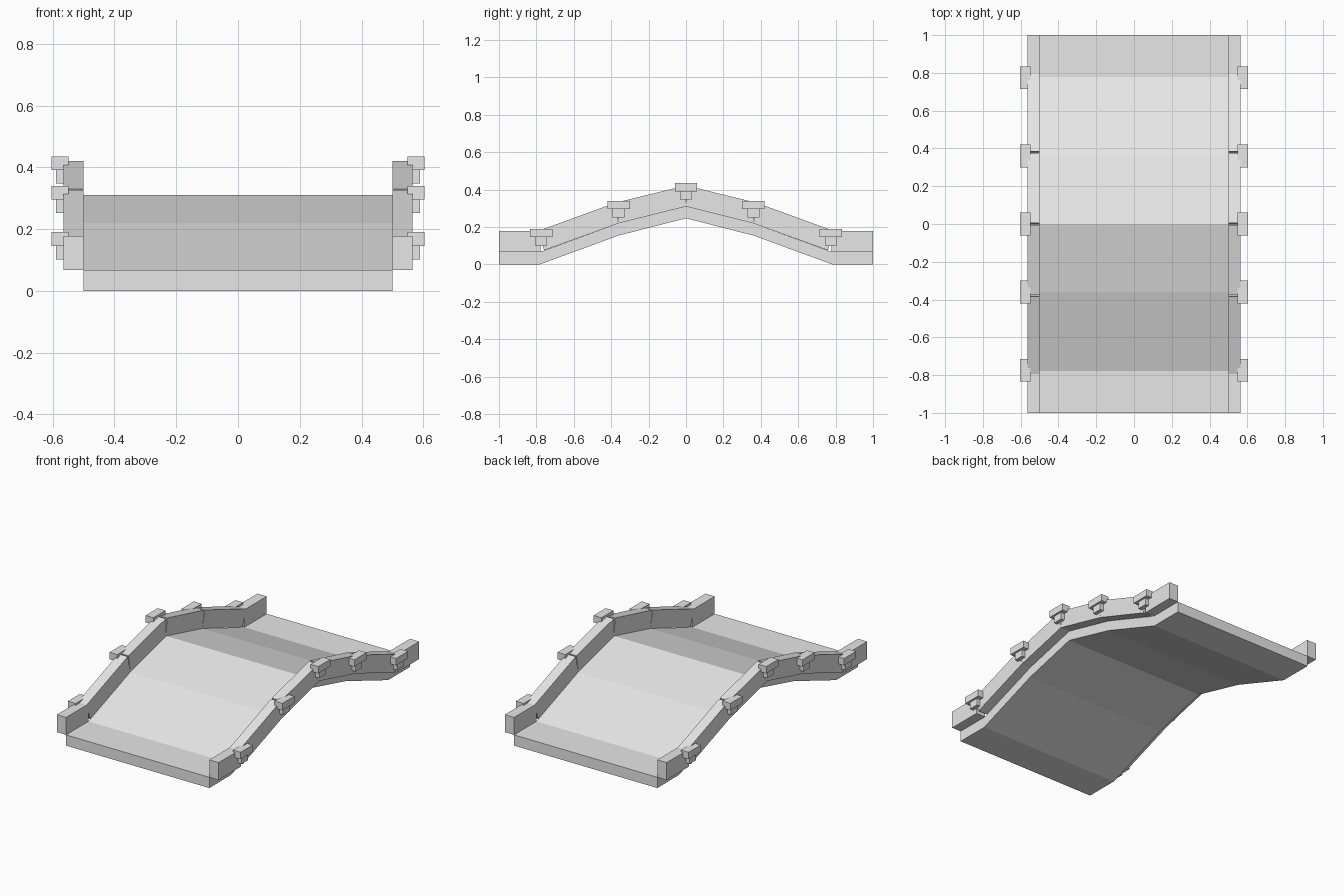
import bpy
import bmesh

cube = bpy.data.objects.get("Cube")
if cube:
    bpy.data.objects.remove(cube, do_unlink=True)

# Single stone colour
stone = bpy.data.materials.new("light_grey_stone")
stone.use_nodes = True
colour = (0.8, 0.8, 0.8, 1)
stone.diffuse_color = colour
stone.node_tree.nodes["Principled BSDF"].inputs["Base Color"].default_value = colour


def prism(name, profile, x0, x1):
    """Extrude a closed (y, z) outline along x."""
    bm = bmesh.new()
    face = bm.faces.new([bm.verts.new((x0, y, z)) for y, z in profile])
    out = bmesh.ops.extrude_face_region(bm, geom=[face])
    verts = [v for v in out["geom"] if isinstance(v, bmesh.types.BMVert)]
    bmesh.ops.translate(bm, verts=verts, vec=(x1 - x0, 0, 0))
    bmesh.ops.recalc_face_normals(bm, faces=bm.faces)
    mesh = bpy.data.meshes.new(name)
    bm.to_mesh(mesh)
    bm.free()
    mesh.materials.append(stone)
    obj = bpy.data.objects.new(name, mesh)
    bpy.context.collection.objects.link(obj)
    return obj


def block(name, x0, x1, y, half, z0, z1):
    outline = [(y - half, z0), (y + half, z0), (y + half, z1), (y - half, z1)]
    return prism(name, outline, x0, x1)


# Arched deck slab
half_top = [(1, 0.068), (0.777, 0.068), (0.36, 0.22)]
half_bottom = [(1, 0), (0.783, 0), (0.36, 0.155)]
top = half_top + [(0, 0.31)] + [(-y, z) for y, z in reversed(half_top)]
bottom = half_bottom + [(0, 0.247)] + [(-y, z) for y, z in reversed(half_bottom)]
prism("deck", top + bottom[::-1], -0.5, 0.5)

# Parapet pieces for one half, with narrow joints between them
pieces = {
    "end_parapet": [(1, 0.068), (1, 0.178), (0.777, 0.178), (0.777, 0.068)],
    "lower_parapet": [(0.758, 0.076), (0.795, 0.178), (0.385, 0.327), (0.36, 0.22)],
    "upper_parapet": [(0.36, 0.22), (0.377, 0.33), (0.006, 0.421), (0, 0.31)],
}
# Post position along the bridge and height of its cap
posts = [(-0.775, 0.19), (-0.36, 0.34), (0, 0.435), (0.36, 0.34), (0.775, 0.19)]

for side, s in (("left", 1), ("right", -1)):
    for end, e in (("back", 1), ("front", -1)):
        for name, outline in pieces.items():
            prism(f"{side}_{end}_{name}", [(e * y, z) for y, z in outline],
                  s * 0.5, s * 0.565)
    for i, (y, z) in enumerate(posts, 1):
        block(f"{side}_post_{i}", s * 0.555, s * 0.59, y, 0.032, z - 0.088, z - 0.03)
        block(f"{side}_post_cap_{i}", s * 0.549, s * 0.603, y, 0.06, z - 0.044, z)
